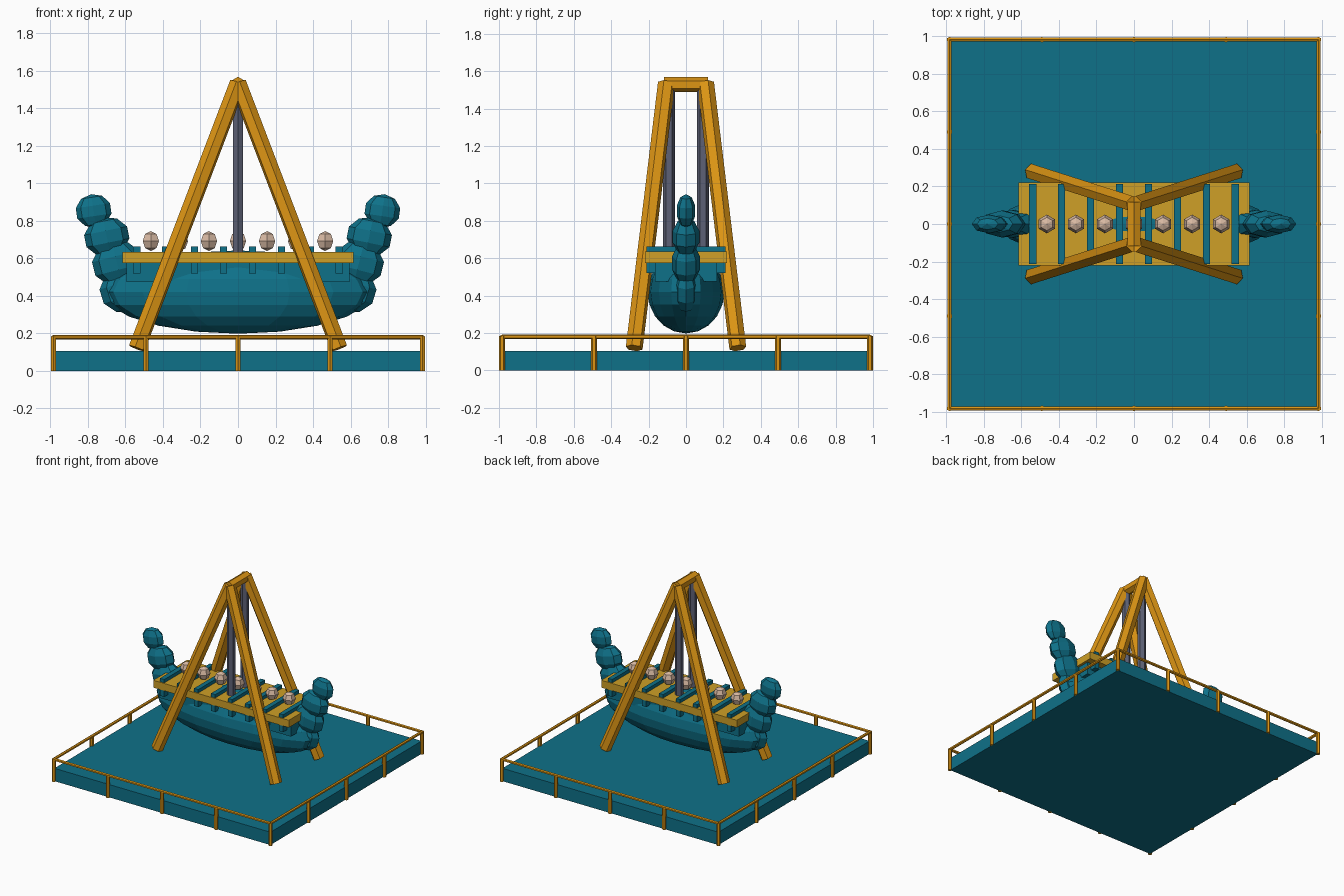
import bpy, math
from mathutils import Vector, Matrix

if "Cube" in bpy.data.objects:
    bpy.data.objects.remove(bpy.data.objects["Cube"])


def material(name, rgb):
    m = bpy.data.materials.new(name)
    m.diffuse_color = (*rgb, 1)
    m.use_nodes = True
    m.node_tree.nodes["Principled BSDF"].inputs["Base Color"].default_value = m.diffuse_color
    return m


TEAL = material("teal", (0.0045, 0.165, 0.25))
ORANGE = material("orange", (0.72, 0.30, 0.007))
GOLD = material("gold", (0.62, 0.35, 0.02))
SLATE = material("slate", (0.11, 0.12, 0.18))
SKIN = material("skin", (0.68, 0.48, 0.36))


def finish(name, mat):
    ob = bpy.context.object
    ob.name = name
    ob.data.name = name
    ob.data.materials.append(mat)
    return ob


def box(name, lo, hi, mat):
    lo, hi = Vector(lo), Vector(hi)
    bpy.ops.mesh.primitive_cube_add(size=1)
    ob = finish(name, mat)
    ob.data.transform(Matrix.Translation((lo + hi) / 2) @ Matrix.Diagonal((*(hi - lo), 1)))
    return ob


def rod(name, a, b, radius, mat, sides=6, spin=0.0):
    """Prism running from a to b."""
    a, b = Vector(a), Vector(b)
    d = b - a
    bpy.ops.mesh.primitive_cylinder_add(vertices=sides, radius=radius, depth=d.length)
    ob = finish(name, mat)
    rot = d.to_track_quat('Z', 'Y').to_matrix().to_4x4()
    ob.data.transform(Matrix.Translation((a + b) / 2) @ rot @ Matrix.Rotation(spin, 4, 'Z'))
    return ob


def ball(name, centre, radii, mat, segments, rings, tilt=0.0):
    bpy.ops.mesh.primitive_uv_sphere_add(segments=segments, ring_count=rings, radius=1)
    ob = finish(name, mat)
    ob.data.transform(Matrix.Translation(centre) @ Matrix.Rotation(tilt, 4, 'Y')
                      @ Matrix.Diagonal((*radii, 1)))
    return ob


# Platform
box("platform", (-0.98, -0.98, 0), (0.98, 0.98, 0.105), TEAL)

# Fence rails and posts
E = 0.983
for s in (-1, 1):
    rod("fence_rail_x", (-E, s * E, 0.18), (E, s * E, 0.18), 0.012, ORANGE)
    rod("fence_rail_y", (s * E, -E, 0.18), (s * E, E, 0.18), 0.012, ORANGE)
steps = (-E, -E / 2, 0, E / 2, E)
for x in steps:
    for y in steps:
        if abs(x) == E or abs(y) == E:
            rod("fence_post", (x, y, 0), (x, y, 0.183), 0.0155, ORANGE)

# A-frame legs and top beam
for sx in (-1, 1):
    for sy in (-1, 1):
        rod("frame_leg", (sx * 0.54, sy * 0.277, 0.12), (0, sy * 0.105, 1.535),
            0.046, ORANGE)
rod("top_beam", (0, -0.117, 1.528), (0, 0.117, 1.528), 0.04, ORANGE)

# Hanging arms
for s in (-1, 1):
    rod("hanging_arm", (0, s * 0.09, 0.5), (0, s * 0.09, 1.5), 0.032, SLATE)

# Hull, its upper box and the deck
ball("hull", (0, 0, 0.42), (0.72, 0.205, 0.222), TEAL, 16, 10)
box("hull_box", (-0.595, -0.165, 0.475), (0.595, 0.165, 0.58), TEAL)
box("deck", (-0.615, -0.22, 0.575), (0.615, 0.22, 0.635), GOLD)

# Seat boards crossing the deck
for i in range(8):
    x = -0.54 + i * 0.1543
    box("seat_board", (x - 0.019, -0.212, 0.52), (x + 0.019, 0.212, 0.663), TEAL)

# Passengers
for i in range(7):
    ball("passenger", (-0.465 + i * 0.155, 0, 0.692), (0.05, 0.05, 0.053), SKIN, 6, 4)

# Curved prow and stern made of stacked lumps
lumps = [  # x, z, radius x, radius y, radius z, tilt
    (0.60, 0.435, 0.14, 0.065, 0.125, 0.30),
    (0.645, 0.575, 0.135, 0.078, 0.12, 0.25),
    (0.70, 0.715, 0.123, 0.075, 0.105, 0.20),
    (0.77, 0.853, 0.097, 0.052, 0.09, 0.15),
]
for side, name in ((1, "prow"), (-1, "stern")):
    for x, z, rx, ry, rz, tilt in lumps:
        ball(name, (side * x, 0, z), (rx, ry, rz), TEAL, 8, 5, side * tilt)
